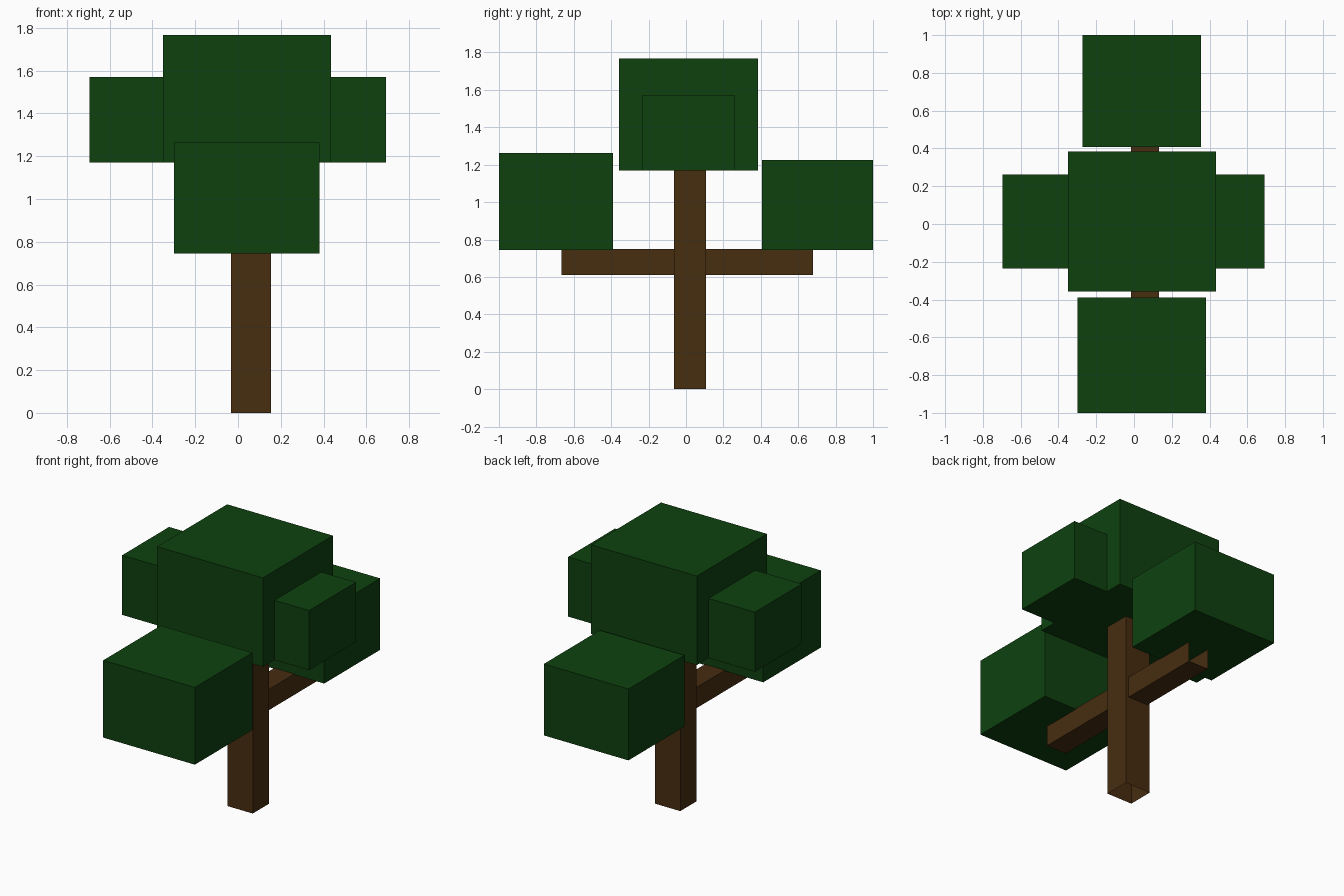
import bpy
import bmesh
from mathutils import Vector

if "Cube" in bpy.data.objects:
    bpy.data.objects.remove(bpy.data.objects["Cube"])


def material(name, rgb):
    m = bpy.data.materials.new(name)
    m.diffuse_color = (*rgb, 1.0)
    m.use_nodes = True
    m.node_tree.nodes["Principled BSDF"].inputs["Base Color"].default_value = m.diffuse_color
    return m


BARK = material("dark brown bark", (0.063, 0.026, 0.0052))
LEAF = material("dark green leaves", (0.0044, 0.053, 0.0048))


def box(name, x, y, z, mat, open_dirs=()):
    """Box from ranges; faces pointing along open_dirs are left out."""
    bm = bmesh.new()
    bmesh.ops.create_cube(bm, size=1.0)
    bm.normal_update()
    drop = [f for f in bm.faces if any(f.normal.dot(Vector(d)) > 0.9 for d in open_dirs)]
    bmesh.ops.delete(bm, geom=drop, context='FACES')
    for v in bm.verts:
        v.co = Vector([r[0] + (c + 0.5) * (r[1] - r[0]) for c, r in zip(v.co, (x, y, z))])
    mesh = bpy.data.meshes.new(name)
    bm.to_mesh(mesh)
    bm.free()
    mesh.materials.append(mat)
    ob = bpy.data.objects.new(name, mesh)
    bpy.context.collection.objects.link(ob)
    return ob


# Trunk (open underneath) and the two side branches (open ends)
box("trunk", (-0.033, 0.155), (-0.065, 0.108), (0, 1.17), BARK, [(0, 0, -1), (0, 0, 1)])
ends = [(0, 1, 0), (0, -1, 0)]
box("front_branch", (-0.015, 0.133), (-0.665, -0.065), (0.61, 0.75), BARK, ends)
box("back_branch", (-0.015, 0.133), (0.108, 0.68), (0.61, 0.75), BARK, ends)

# Leaf blocks
box("crown_leaves", (-0.35, 0.435), (-0.357, 0.385), (1.17, 1.767), LEAF)
box("left_leaves", (-0.695, -0.35), (-0.235, 0.262), (1.17, 1.57), LEAF, [(1, 0, 0)])
box("right_leaves", (0.435, 0.692), (-0.235, 0.262), (1.17, 1.57), LEAF, [(-1, 0, 0)])
box("front_leaves", (-0.30, 0.38), (-1.0, -0.39), (0.745, 1.263), LEAF)
box("back_leaves", (-0.273, 0.355), (0.407, 1.0), (0.745, 1.224), LEAF)
